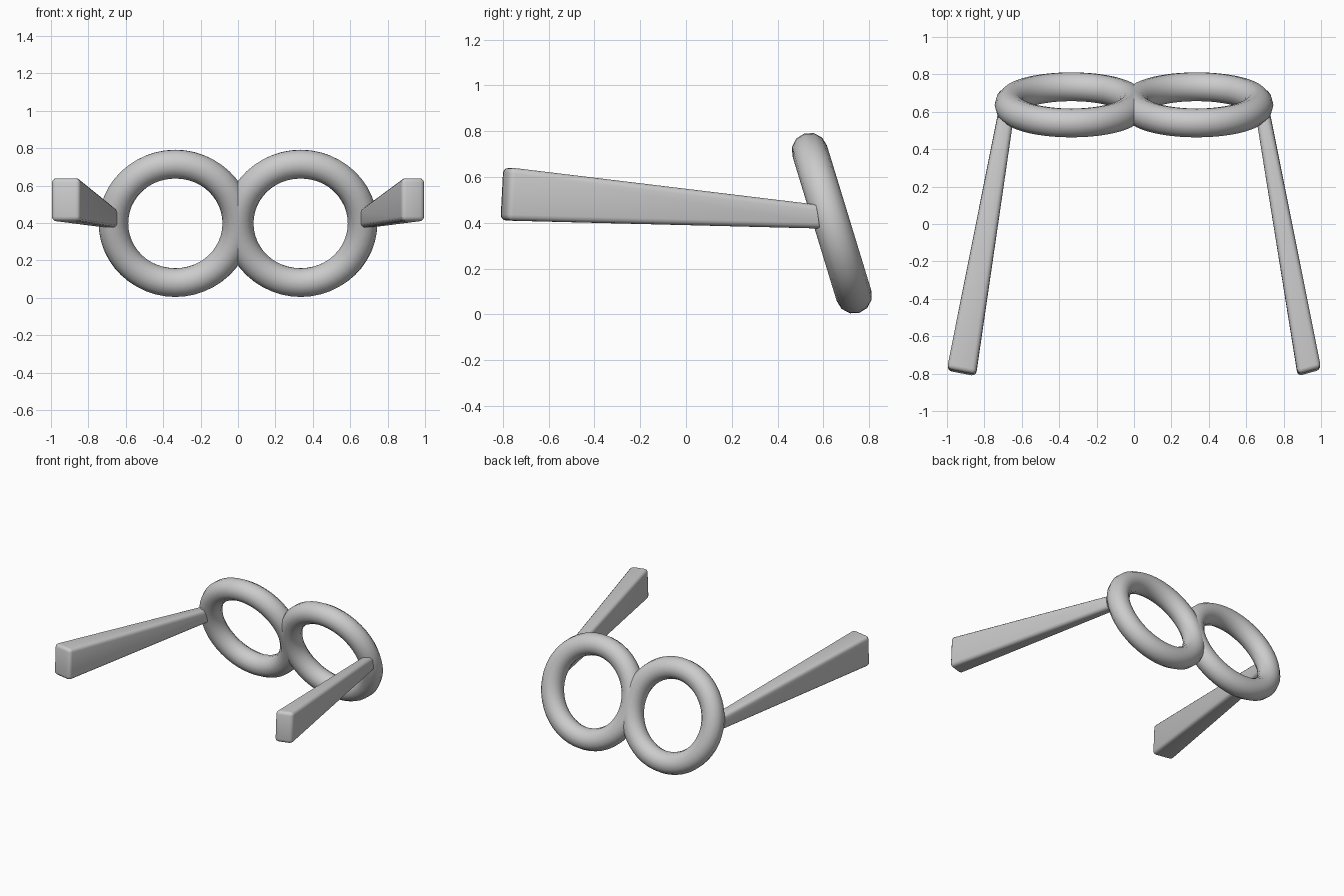
import bpy, bmesh, math
from mathutils import Vector

cube = bpy.data.objects.get("Cube")
if cube:
    bpy.data.objects.remove(cube, do_unlink=True)

# Single plain grey
grey = bpy.data.materials.new("light grey")
grey.use_nodes = True
colour = (0.6, 0.6, 0.6, 1)
grey.diffuse_color = colour
grey.node_tree.nodes["Principled BSDF"].inputs["Base Color"].default_value = colour


def smooth(obj, angle):
    obj.data.materials.append(grey)
    bpy.ops.object.select_all(action='DESELECT')
    obj.select_set(True)
    bpy.context.view_layer.objects.active = obj
    bpy.ops.object.shade_smooth_by_angle(angle=math.radians(angle))


# Round rims, leaning back at the top and meeting in the middle
def rim(name, side):
    bpy.ops.mesh.primitive_torus_add(
        major_segments=48, minor_segments=12, major_radius=0.331, minor_radius=0.079,
        location=(side * 0.335, 0.637, 0.398), rotation=(math.radians(90 + 17), 0, 0))
    obj = bpy.context.object
    obj.name = name
    smooth(obj, 60)


# Tapered arms: each end is (inner x, outer x, inner y, outer y, bottom z, top z, lean)
def arm(name, side, hinge_end, tip_end):
    bm = bmesh.new()
    rings = []
    for xi, xo, yi, yo, z0, z1, lean in (hinge_end, tip_end):
        corners = ((xi, yi, z0), (xo, yo, z0), (xo, yo - lean, z1), (xi, yi - lean, z1))
        rings.append([bm.verts.new(Vector((side * x, y, z))) for x, y, z in corners])
    hinge, tip = rings
    bm.faces.new(hinge)
    bm.faces.new(tip)
    for i in range(4):
        j = (i + 1) % 4
        bm.faces.new((hinge[i], hinge[j], tip[j], tip[i]))
    bmesh.ops.recalc_face_normals(bm, faces=bm.faces)
    # Round everything except the hinge end, which sits in the rim
    edges = [e for e in bm.edges if not all(v in hinge for v in e.verts)]
    bmesh.ops.bevel(bm, geom=edges, offset=0.025, segments=3, profile=0.5, affect='EDGES')
    mesh = bpy.data.meshes.new(name)
    bm.to_mesh(mesh)
    bm.free()
    obj = bpy.data.objects.new(name, mesh)
    bpy.context.collection.objects.link(obj)
    smooth(obj, 50)


rim("left_rim", 1)
rim("right_rim", -1)
arm("left_arm", 1, (0.655, 0.73, 0.57, 0.585, 0.375, 0.48, 0.016),
    (0.875, 1.0, -0.815, -0.78, 0.41, 0.642, -0.012))
arm("right_arm", -1, (0.645, 0.73, 0.57, 0.585, 0.375, 0.48, 0.016),
    (0.845, 1.0, -0.815, -0.785, 0.41, 0.642, -0.012))
